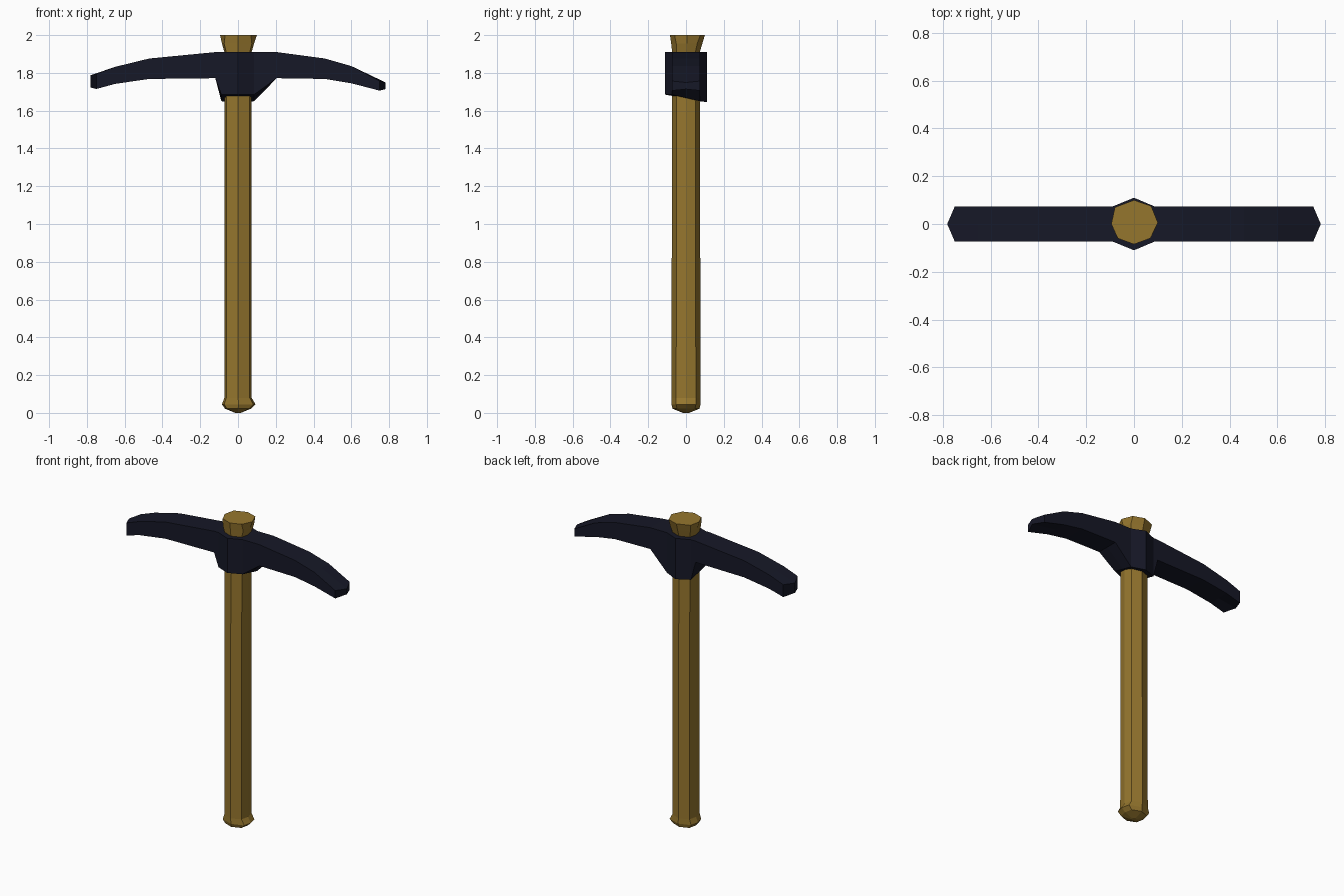
import bpy, bmesh

if "Cube" in bpy.data.objects:
    bpy.data.objects.remove(bpy.data.objects["Cube"])


def material(name, rgb):
    m = bpy.data.materials.new(name)
    m.diffuse_color = (*rgb, 1)
    m.use_nodes = True
    m.node_tree.nodes["Principled BSDF"].inputs["Base Color"].default_value = m.diffuse_color
    return m


def loft(name, rings, mat):
    """Bridge equal-length closed rings and cap both ends."""
    bm = bmesh.new()
    loops = [[bm.verts.new(p) for p in ring] for ring in rings]
    n = len(loops[0])
    for a, b in zip(loops, loops[1:]):
        for i in range(n):
            j = (i + 1) % n
            bm.faces.new((a[i], a[j], b[j], b[i]))
    bm.faces.new(loops[0])
    bm.faces.new(loops[-1])
    bmesh.ops.recalc_face_normals(bm, faces=bm.faces)
    mesh = bpy.data.meshes.new(name)
    bm.to_mesh(mesh)
    bm.free()
    mesh.materials.append(mat)
    obj = bpy.data.objects.new(name, mesh)
    bpy.context.collection.objects.link(obj)
    return obj


wood = material("wood", (0.30, 0.18, 0.027))
iron = material("dark_iron", (0.008, 0.009, 0.02))

# Handle: eight-sided shaft, swollen butt and flared top
octagon = [(0.072, 0), (0.062, 0.052), (0, 0.077), (-0.062, 0.052),
           (-0.072, 0), (-0.062, -0.052), (0, -0.077), (0.062, -0.052)]
# z, x scale, y scale, x shift, y shift
levels = [(0.0, 0.2, 0.2, 0, 0), (0.022, 0.95, 0.92, 0, 0),
          (0.045, 1.24, 1.0, 0.004, 0), (0.08, 1.0, 1.0, 0, 0),
          (1.91, 1.0, 0.95, 0, 0), (1.955, 1.18, 1.07, 0, 0.004)]
rings = [[(x * sx + dx, y * sy + dy, z) for x, y in octagon]
         for z, sx, sy, dx, dy in levels]
top = [(0.1, 0.005), (0.072, 0.075), (0, 0.1), (-0.08, 0.07),
       (-0.095, 0), (-0.068, -0.06), (0, -0.085), (0.068, -0.06)]
rings.append([(x, y, 2.0) for x, y in top])
loft("handle", rings, wood)

# Head: curved arms with a deeper collar around the handle
# x, top z, bottom z at front, bottom z at back, half width, centre x offset
W = 0.074
stations = [
    (-0.75, 1.795, 1.715, 1.715, W, -0.032),
    (-0.65, 1.832, 1.742, 1.742, W, 0),
    (-0.47, 1.876, 1.768, 1.768, W, 0),
    (-0.12, 1.91, 1.772, 1.772, W, 0),
    (-0.088, 1.91, 1.685, 1.65, W, 0),
    (0, 1.91, 1.685, 1.645, 0.11, 0),
    (0.085, 1.91, 1.685, 1.65, W, 0),
    (0.205, 1.91, 1.772, 1.772, W, 0),
    (0.46, 1.876, 1.768, 1.768, W, 0),
    (0.60, 1.836, 1.745, 1.745, W, 0),
    (0.75, 1.757, 1.706, 1.706, W, 0.032),
]
head = []
for x, zt, zf, zb, w, dx in stations:
    drop = 0.008 if dx else 0
    head.append([(x, -w, zt), (x + dx, 0, zt - drop), (x, w, zt),
                 (x, w, zb), (x + dx, 0, (zf + zb) / 2 + drop), (x, -w, zf)])
loft("pick_head", head, iron)
